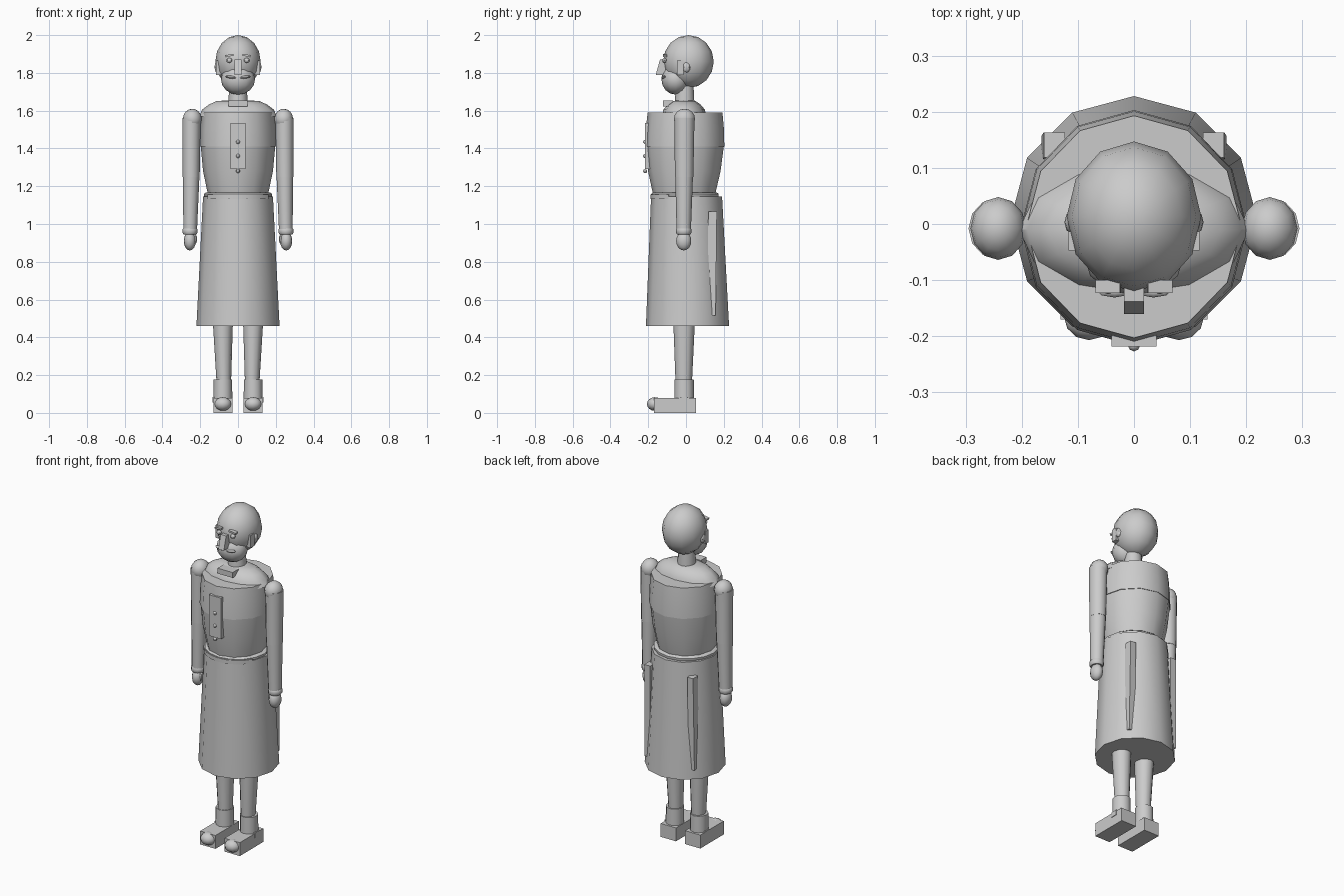
import bpy, bmesh, math
from mathutils import Matrix, Euler


def finish(bm, name, smooth=True):
    bmesh.ops.recalc_face_normals(bm, faces=bm.faces)
    me = bpy.data.meshes.new(name)
    bm.to_mesh(me)
    bm.free()
    ob = bpy.data.objects.new(name, me)
    bpy.context.collection.objects.link(ob)
    if smooth:
        bpy.ops.object.select_all(action='DESELECT')
        bpy.context.view_layer.objects.active = ob
        ob.select_set(True)
        bpy.ops.object.shade_smooth_by_angle(angle=math.radians(40))
    return ob


def loft(name, rings, n=12):
    """Capped stack of elliptical rings (z, rx, ry, cx, cy)."""
    bm = bmesh.new()
    loops = []
    for z, rx, ry, cx, cy in rings:
        loops.append([bm.verts.new((cx + rx * math.sin(2 * math.pi * i / n),
                                    cy + ry * math.cos(2 * math.pi * i / n), z)) for i in range(n)])
    for a, b in zip(loops, loops[1:]):
        for i in range(n):
            j = (i + 1) % n
            bm.faces.new((a[i], a[j], b[j], b[i]))
    bm.faces.new(loops[0])
    bm.faces.new(loops[-1])
    return finish(bm, name)


def ball(name, c, r, u=12, v=8, rot=(0, 0, 0)):
    bm = bmesh.new()
    m = Matrix.LocRotScale(c, Euler(rot), r)
    bmesh.ops.create_uvsphere(bm, u_segments=u, v_segments=v, radius=1, matrix=m)
    return finish(bm, name)


def box(name, lo, hi, rot=(0, 0, 0)):
    bm = bmesh.new()
    c = [(a + b) / 2 for a, b in zip(lo, hi)]
    s = [b - a for a, b in zip(lo, hi)]
    bmesh.ops.create_cube(bm, size=1, matrix=Matrix.LocRotScale(c, Euler(rot), s))
    return finish(bm, name, False)


# skirt, waistband and torso
loft("skirt", [(0.46, 0.22, 0.22, 0, 0.008), (1.145, 0.185, 0.188, 0, 0.003)])
loft("belt", [(1.14, 0.172, 0.172, 0, -0.004), (1.148, 0.18, 0.178, 0, -0.006),
              (1.16, 0.18, 0.178, 0, -0.006), (1.168, 0.168, 0.168, 0, -0.006)], 16)
loft("lower_torso", [(1.16, 0.16, 0.165, 0, -0.01), (1.28, 0.185, 0.192, 0, -0.009),
                     (1.41, 0.197, 0.207, 0, -0.007)])
loft("upper_torso", [(1.41, 0.202, 0.21, 0, -0.007), (1.5, 0.2, 0.207, 0, -0.006),
                     (1.59, 0.192, 0.198, 0, -0.005)])
loft("shoulder_yoke", [(1.57, 0.205, 0.118, 0, -0.01), (1.605, 0.19, 0.11, 0, -0.01),
                       (1.632, 0.155, 0.088, 0, -0.01), (1.65, 0.115, 0.062, 0, -0.01),
                       (1.655, 0.06, 0.035, 0, -0.01)])

# curved tie across the front of the waist
bm = bmesh.new()
prev = first = None
for i in range(9):
    a = math.radians(-60 + 15 * i)
    sec = [bm.verts.new((r * math.sin(a), -r * math.cos(a), z))
           for r, z in ((0.165, 1.132), (0.187, 1.132), (0.187, 1.155), (0.165, 1.155))]
    if prev:
        for k in range(4):
            bm.faces.new((prev[k], prev[k - 1], sec[k - 1], sec[k]))
    else:
        first = sec
    prev = sec
bm.faces.new(first)
bm.faces.new(prev)
finish(bm, "waist_tie")

# front panel, buttons and collar
box("button_panel", (-0.04, -0.218, 1.29), (0.04, -0.185, 1.535))
for z in (1.435, 1.36, 1.28):
    ball("button", (0, -0.216, z), (0.011, 0.011, 0.011), 8, 6)
box("collar_block", (-0.05, -0.122, 1.622), (0.05, -0.068, 1.654))

# head
loft("neck", [(1.63, 0.052, 0.053, 0, -0.008), (1.75, 0.045, 0.045, 0, -0.006)])
ball("head", (0, 0.013, 1.86), (0.12, 0.134, 0.14))
ball("jaw", (0, -0.055, 1.765), (0.09, 0.075, 0.08))
nose = box("nose", (-0.018, -0.16, 1.79), (0.018, -0.1, 1.87))
for v in nose.data.vertices:
    if v.co.z > 1.83 and v.co.y < -0.13:
        v.co.y += 0.022

for s, side in ((-1, "left"), (1, "right")):
    def span(a, b):
        return min(s * a, s * b), max(s * a, s * b)

    # face details
    ball(side + "_eye", (s * 0.046, -0.113, 1.866), (0.015, 0.012, 0.013), 8, 6)
    x0, x1 = span(0.024, 0.068)
    box(side + "_brow", (x0, -0.123, 1.887), (x1, -0.1, 1.897), (0, s * 0.15, 0))
    ball(side + "_moustache", (s * 0.035, -0.118, 1.777), (0.032, 0.013, 0.008), 8, 6, (0, -s * 0.15, 0))
    x0, x1 = span(0.09, 0.117)
    box(side + "_sideburn", (x0, -0.047, 1.79), (x1, -0.013, 1.865))
    ball(side + "_ear", (s * 0.112, 0.003, 1.83), (0.012, 0.02, 0.028), 8, 6)

    # arm
    cx = s * 0.248
    ball(side + "_shoulder", (s * 0.242, -0.008, 1.555), (0.05, 0.056, 0.055))
    loft(side + "_upper_arm", [(1.25, 0.045, 0.049, cx, -0.01), (1.56, 0.049, 0.053, s * 0.246, -0.008)])
    loft(side + "_forearm", [(0.965, 0.036, 0.038, s * 0.253, -0.012), (1.255, 0.044, 0.047, cx, -0.01)])
    loft(side + "_cuff", [(0.945, 0.033, 0.035, s * 0.254, -0.012), (0.952, 0.039, 0.04, s * 0.254, -0.012),
                          (0.972, 0.039, 0.04, s * 0.254, -0.012), (0.978, 0.034, 0.036, s * 0.254, -0.012)])
    ball(side + "_hand", (s * 0.255, -0.012, 0.91), (0.032, 0.04, 0.05))
    ball(side + "_thumb", (s * 0.228, -0.02, 0.92), (0.011, 0.013, 0.027), 8, 6)

    # back pleat
    x0, x1 = span(0.125, 0.163)
    box(side + "_pleat", (x0, 0.115, 0.515), (x1, 0.16, 1.065), (-0.012, s * -0.008, 0))

    # leg and shoe
    lx = s * 0.08
    loft(side + "_leg", [(0.15, 0.038, 0.043, s * 0.075, -0.012), (0.48, 0.053, 0.057, lx, -0.01)])
    loft(side + "_ankle_cuff", [(0.06, 0.05, 0.052, lx, -0.01), (0.178, 0.049, 0.051, lx, -0.01)])
    x0, x1 = span(0.03, 0.131)
    box(side + "_shoe", (x0, -0.17, 0), (x1, 0.052, 0.08))
    ball(side + "_toe", (lx, -0.165, 0.047), (0.045, 0.042, 0.036))
    x0, x1 = span(0.11, 0.134)
    box(side + "_shoe_buckle", (x0, -0.03, 0.055), (x1, 0.01, 0.085))
